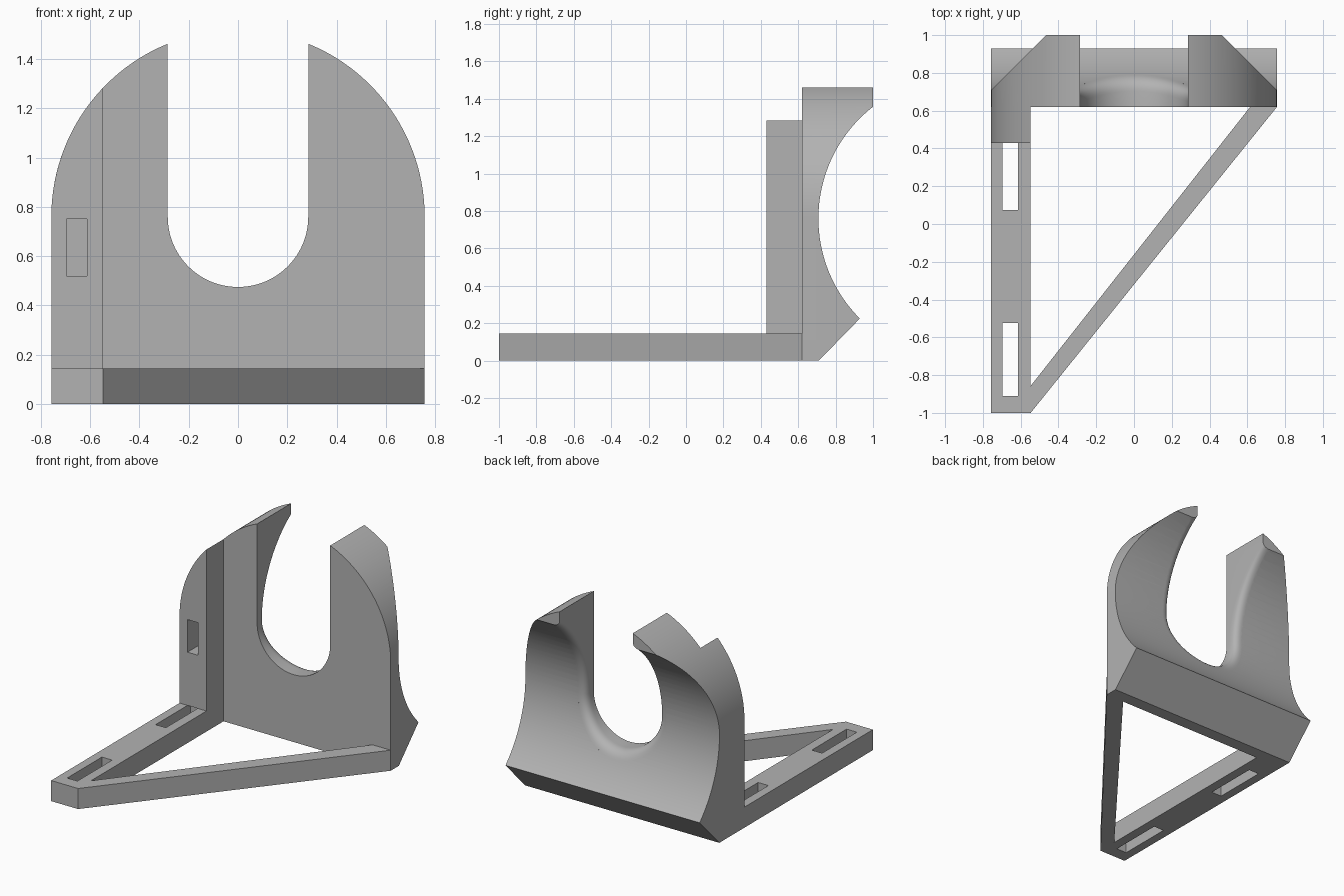
import bpy, bmesh
from math import sin, cos, pi, sqrt

if "Cube" in bpy.data.objects:
    bpy.data.objects.remove(bpy.data.objects["Cube"])

R = 0.757          # arch radius, cradle radius and half width
AXIS_Z = 0.76      # height shared by arch, slot and cradle centres
CRADLE_Y = 1.465   # cradle cylinder axis
FRONT = 0.62       # front face of the upright plate
SLOT = 0.285       # slot radius
BAR_IN = -0.547    # inner side of the foot bar
BAR_TOP = 0.145
ROUND = 0.06       # rounding of the slot's rear edge

grey = bpy.data.materials.new("grey plastic")
grey.use_nodes = True
grey.diffuse_color = (0.45, 0.45, 0.45, 1)
grey.node_tree.nodes["Principled BSDF"].inputs["Base Color"].default_value = (0.45, 0.45, 0.45, 1)


def make(name, rings):
    """Closed solid lofted through equal rings of points."""
    bm = bmesh.new()
    loops = [[bm.verts.new(p) for p in ring] for ring in rings]
    for a, b in zip(loops, loops[1:]):
        for i in range(len(a)):
            j = (i + 1) % len(a)
            bm.faces.new((a[i], a[j], b[j], b[i]))
    bm.faces.new(loops[0])
    bm.faces.new(loops[-1])
    bmesh.ops.recalc_face_normals(bm, faces=bm.faces)
    mesh = bpy.data.meshes.new(name)
    bm.to_mesh(mesh)
    bm.free()
    mesh.materials.append(grey)
    obj = bpy.data.objects.new(name, mesh)
    bpy.context.collection.objects.link(obj)
    return obj


def prism(name, profile, axis, lo, hi):
    """Extrude a 2D profile along x, y or z."""
    place = {"x": lambda p, t: (t, p[0], p[1]),
             "y": lambda p, t: (p[0], t, p[1]),
             "z": lambda p, t: (p[0], p[1], t)}[axis]
    return make(name, [[place(p, t) for p in profile] for t in (lo, hi)])


def rect(x0, x1, y0, y1):
    return [(x0, y0), (x1, y0), (x1, y1), (x0, y1)]


def boolean(obj, tool, operation):
    """Apply a boolean and discard the tool."""
    mod = obj.modifiers.new("cut", "BOOLEAN")
    mod.operation, mod.object, mod.solver = operation, tool, "EXACT"
    bpy.context.view_layer.update()
    graph = bpy.context.evaluated_depsgraph_get()
    mesh = bpy.data.meshes.new_from_object(obj.evaluated_get(graph))
    obj.modifiers.clear()
    obj.data = mesh
    bpy.data.objects.remove(tool)


def cradle(z):
    """Depth of the concave rear surface at a height."""
    dz = min(abs(z - AXIS_Z), 0.74)
    return CRADLE_Y - sqrt(R * R - dz * dz)


def arch(x):
    return AXIS_Z + sqrt(max(R * R - x * x, 0))


# Upright plate: side profile with concave back, trimmed to the arch outline
z0, z1, n = 0.225, 1.357, 64
side = [(FRONT, 0), (0.71, 0)]
side += [(cradle(z), z) for z in (z0 + (z1 - z0) * i / n for i in range(n + 1))]
side += [(1.0, 1.6), (FRONT, 1.6)]
plate = prism("upright_plate", side, "x", -0.9, 0.9)
outline = [(-R, -0.1), (R, -0.1)]
outline += [(R * cos(pi * i / 96), AXIS_Z + R * sin(pi * i / 96)) for i in range(97)]
boolean(plate, prism("arch_tool", outline, "y", 0.5, 1.2), "INTERSECT")

# U slot whose rear edge flares smoothly into the cradle
path = [(1, 0, 1.6 - (1.6 - AXIS_Z) * i / 20) for i in range(20)]
path += [(cos(pi * i / 48), -sin(pi * i / 48), AXIS_Z) for i in range(49)]
path += [(-1, 0, z) for _, _, z in reversed(path[:20])]


def slot_ring(t=None, d=0, y=0):
    ring = []
    for nx, nz, z in path:
        offset, depth = d, y
        if t is not None:
            edge = cradle(z + SLOT * nz)
            far = cradle(z + (SLOT + ROUND) * nz)
            offset = ROUND * t * t
            depth = (1 - t) ** 2 * (edge - ROUND) + 2 * t * (1 - t) * edge + t * t * far
        ring.append(((SLOT + offset) * nx, depth, z + (SLOT + offset) * nz))
    return ring


rings = [slot_ring(y=0.4)] + [slot_ring(t=i / 8) for i in range(9)] + [slot_ring(d=ROUND, y=1.4)]
boolean(plate, make("slot_tool", rings), "DIFFERENCE")

# Side flange in front of the plate, with a blind window
xs = [BAR_IN + (-R - BAR_IN) * sin(pi / 2 * i / 24) for i in range(25)]
flange = prism("side_flange", [(-R, BAR_TOP), (BAR_IN, BAR_TOP)] + [(x, arch(x)) for x in xs],
               "y", 0.43, FRONT)
boolean(flange, prism("window_tool", rect(-0.695, -0.612, 0.52, 0.75), "y", 0.3, FRONT - 0.005),
        "DIFFERENCE")

# Foot bar with two long mounting holes
bar = prism("foot_bar", rect(-R, BAR_IN, -1, FRONT), "z", 0, BAR_TOP)
for y in (-0.91, 0.075):
    boolean(bar, prism("hole_tool", rect(-0.695, -0.615, y, y + 0.387), "z", -0.1, 0.3),
            "DIFFERENCE")

# Diagonal brace from the bar's front end to the plate's far corner
brace = prism("diagonal_brace", [(BAR_IN, -1), (R, FRONT), (0.615, FRONT), (BAR_IN, -0.857)],
              "z", 0, BAR_TOP)

# Smooth curves, keep hard edges
for obj in (plate, flange, bar, brace):
    bpy.ops.object.select_all(action="DESELECT")
    obj.select_set(True)
    bpy.context.view_layer.objects.active = obj
    bpy.ops.object.shade_smooth_by_angle(angle=0.45)
